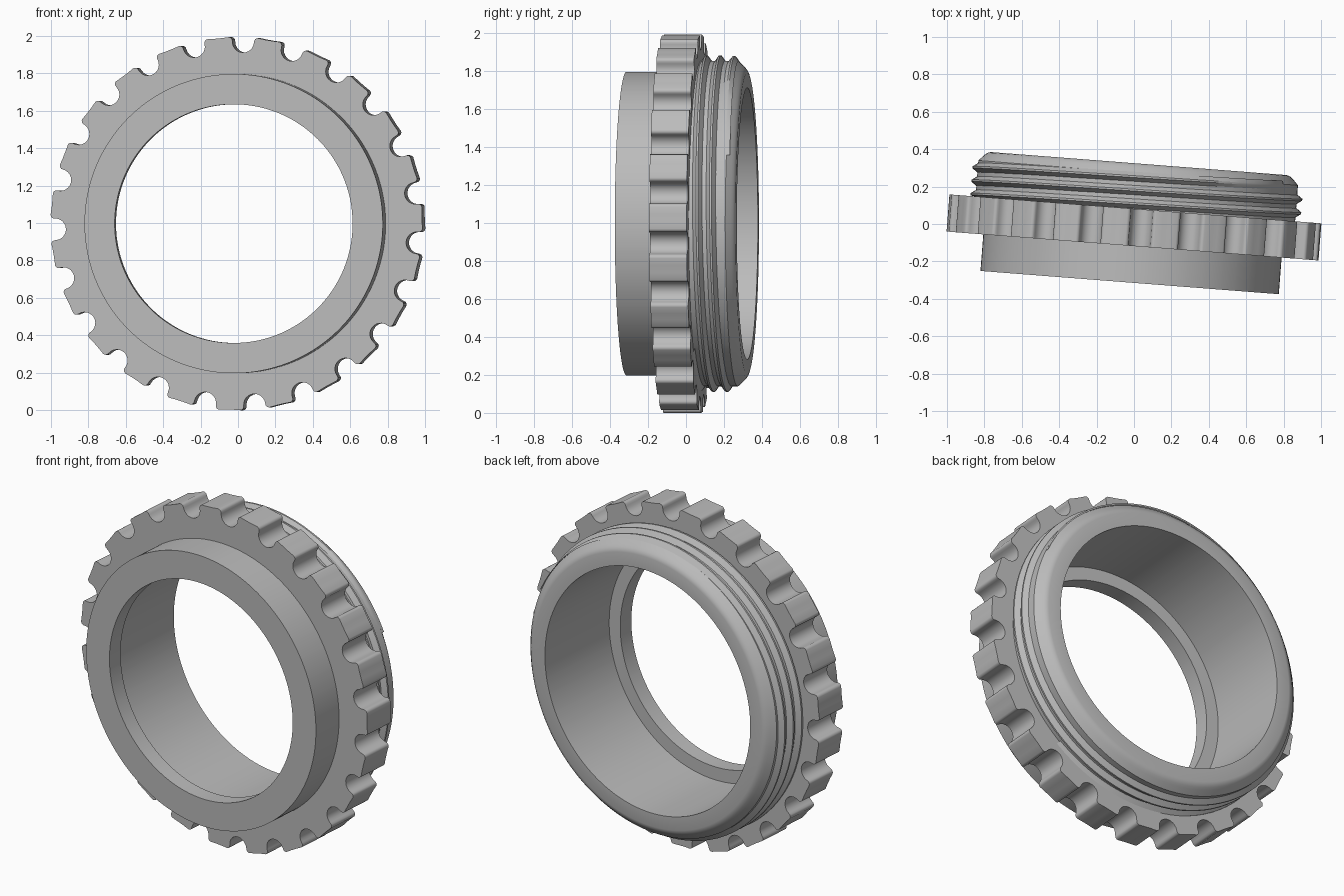
import bpy, bmesh, math
from mathutils import Vector

cube = bpy.data.objects.get("Cube")
if cube:
    bpy.data.objects.remove(cube, do_unlink=True)

TEETH, OUTER = 23, 0.995
PITCH = math.tau / TEETH
PHASE = math.radians(95.7)
CORE, CREST = 0.857, 0.887
GRIP_FRONT, GRIP_BACK = -0.118, 0.081

grey = bpy.data.materials.new("plain grey")
grey.use_nodes = True
colour = (0.5, 0.5, 0.5, 1)
grey.diffuse_color = colour
grey.node_tree.nodes["Principled BSDF"].inputs["Base Color"].default_value = colour


def ring_point(r, angle, y):
    return Vector((r * math.cos(angle), y, r * math.sin(angle)))


def finish(name, bm):
    """Turn the bmesh into a tilted, smooth shaded object."""
    bmesh.ops.recalc_face_normals(bm, faces=bm.faces)
    mesh = bpy.data.meshes.new(name)
    bm.to_mesh(mesh)
    bm.free()
    mesh.materials.append(grey)
    obj = bpy.data.objects.new(name, mesh)
    bpy.context.collection.objects.link(obj)
    obj.location = (0.001, 0, 0.997)
    obj.rotation_euler.z = math.radians(-4.45)
    bpy.ops.object.select_all(action='DESELECT')
    obj.select_set(True)
    bpy.context.view_layer.objects.active = obj
    bpy.ops.object.shade_smooth_by_angle(angle=math.radians(28))
    return obj


def notch_outline(notch=0.058, fillet=0.02, depth=0.973):
    """One scalloped notch with rounded lips, as (radius, angle) pairs."""
    side = notch + fillet
    half = []
    for i in range(7):                      # bottom of the notch to its wall
        a = math.radians(88 * i / 6)
        half.append((depth - notch * math.cos(a), notch * math.sin(a)))
    for i in range(1, 5):                   # rounded lip
        a = math.radians(90 * i / 4)
        half.append((OUTER - fillet + fillet * math.sin(a),
                     side - fillet * math.cos(a)))
    polar = [(math.hypot(u, v), math.atan2(v, u)) for u, v in half]
    polar.append((OUTER, PITCH * 0.43))
    return [(r, -a) for r, a in reversed(polar[1:])] + polar


outline = [(r, PHASE + (t + 0.5) * PITCH + a)
           for t in range(TEETH) for r, a in notch_outline()]

# Ring body: lathed profile whose "grip" rows follow the notched outline
profile = [(0.638, -0.314), (0.8, -0.314), (0.8, GRIP_FRONT),
           ("grip", GRIP_FRONT), ("grip", GRIP_BACK), (CORE, GRIP_BACK),
           (CORE, 0.274), (0.832, 0.301), (0.82, 0.312), (0.808, 0.32),
           (0.793, 0.324), (0.715, 0.324), (0.715, -0.22), (0.638, -0.22)]
bm = bmesh.new()
rows = [[bm.verts.new(ring_point(edge if r == "grip" else r, a, y))
         for edge, a in outline] for r, y in profile]
count = len(outline)
for k, row in enumerate(rows):
    after = rows[(k + 1) % len(rows)]
    for i in range(count):
        j = (i + 1) % count
        bm.faces.new((row[i], row[j], after[j], after[i]))
finish("notched_ring", bm)

# Helical screw thread around the rear collar
LEAD, STEPS = 0.072, 96
start, end = 0.065, 0.266
turns = (end - start) / LEAD
total = int(turns * STEPS)
section = [(-0.026, 0), (-0.005, 1), (0.005, 1), (0.026, 0)]
bm = bmesh.new()
rows = []
for i in range(total + 1):
    y = start + (end - start) * i / total
    angle = (0.127 - y) / LEAD * math.tau
    height = (CREST - CORE) * min(1, (total - i) / (STEPS * 0.2))
    rows.append([bm.verts.new(ring_point(CORE - 0.001 + height * h, angle,
                                         max(y + dy, GRIP_BACK - 0.002)))
                 for dy, h in section])
for a, b in zip(rows, rows[1:]):
    for k in range(len(section) - 1):
        bm.faces.new((a[k], a[k + 1], b[k + 1], b[k]))
thread = finish("screw_thread", bm)
# Face the thread surface outwards
top = thread.data.polygons[len(thread.data.polygons) // 2]
if top.normal.dot(Vector((top.center.x, 0, top.center.z))) < 0:
    thread.data.flip_normals()
